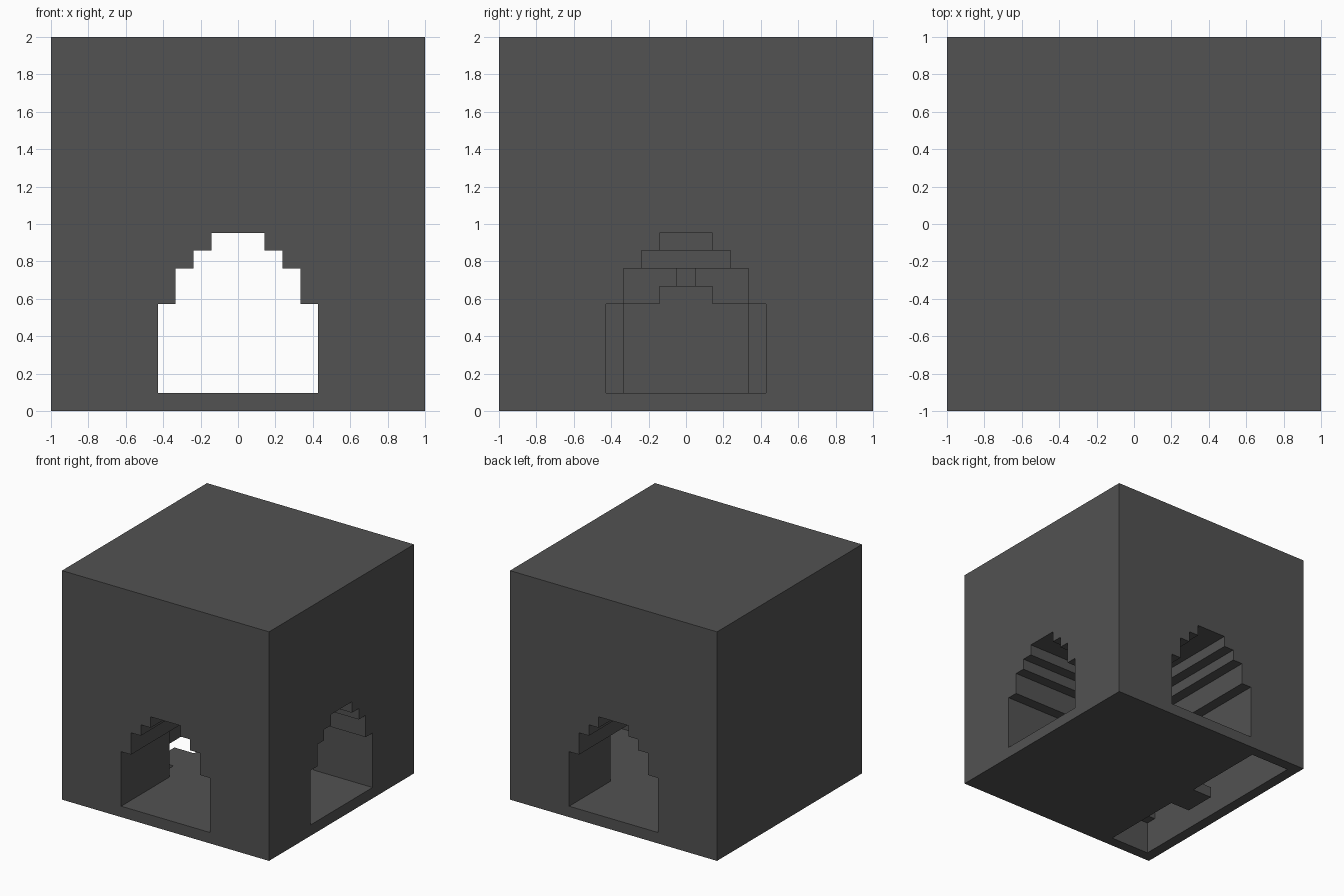
import bpy, bmesh
from mathutils import Vector

if "Cube" in bpy.data.objects:
    bpy.data.objects.remove(bpy.data.objects["Cube"], do_unlink=True)

U = 2 / 21  # the block is 21 grid units on each side

stone = bpy.data.materials.new("dark grey")
stone.use_nodes = True
grey = (0.085, 0.085, 0.085, 1)
stone.diffuse_color = grey
stone.node_tree.nodes["Principled BSDF"].inputs["Base Color"].default_value = grey


def prism(name, steps, base, start, end, axis):
    """Extrude a symmetric stepped arch; steps are (half width, top height)."""
    right, z = [], base
    for w, top in steps:
        right += [(w, z), (w, top)]
        z = top
    outline = right + [(-w, z) for w, z in reversed(right)]
    bm = bmesh.new()

    def place(w, z, d):
        return Vector((d, w, z) if axis == "x" else (w, d, z)) * U

    face = bm.faces.new([bm.verts.new(place(w, z, start)) for w, z in outline])
    moved = bmesh.ops.extrude_face_region(bm, geom=[face])["geom"]
    shift = place(0, 0, end) - place(0, 0, start)
    bmesh.ops.translate(bm, vec=shift, verts=[v for v in moved if isinstance(v, bmesh.types.BMVert)])
    bmesh.ops.recalc_face_normals(bm, faces=bm.faces)
    mesh = bpy.data.meshes.new(name)
    bm.to_mesh(mesh)
    bm.free()
    mesh.materials.append(stone)
    obj = bpy.data.objects.new(name, mesh)
    bpy.context.collection.objects.link(obj)
    return obj


def carve(target, cutter):
    mod = target.modifiers.new("carve", "BOOLEAN")
    mod.operation, mod.solver, mod.object = "DIFFERENCE", "EXACT", cutter
    bpy.context.view_layer.objects.active = target
    bpy.ops.object.modifier_apply(modifier=mod.name)
    bpy.data.objects.remove(cutter, do_unlink=True)


block = prism("hollow_block", [(10.5, 21)], 0, -10.5, 10.5, "x")

# Stepped arch tunnels: front to back, and in from the left side
arch = [(4.5, 6), (3.5, 8), (2.5, 9), (1.5, 10)]
carve(block, prism("main_tunnel", arch, 1, -12, 12, "y"))
carve(block, prism("side_tunnel", arch, 1, 0, 12, "x"))

# Doorway into the closed chamber
carve(block, prism("doorway", [(3.5, 6), (1.5, 7), (0.5, 8)], 1, -5.5, -1, "x"))

# Chamber with a stepped ceiling
carve(block, prism("chamber", [(9.5, 3), (8.5, 4), (6.5, 5), (4.5, 6), (1.5, 7)], 1, -9.5, -5.5, "x"))

# Opening in the chamber floor, leaving a short ledge at the doorway
carve(block, prism("floor_slot", [(9.5, 2)], -1, -9.5, -7.5, "x"))
for side in (-1, 1):
    near, far = sorted((1.5 * side, 9.5 * side))
    pit = prism("floor_pit", [(1, 2)], -1, near, far, "y")
    pit.location.x = -6.5 * U
    bpy.context.view_layer.update()
    carve(block, pit)
